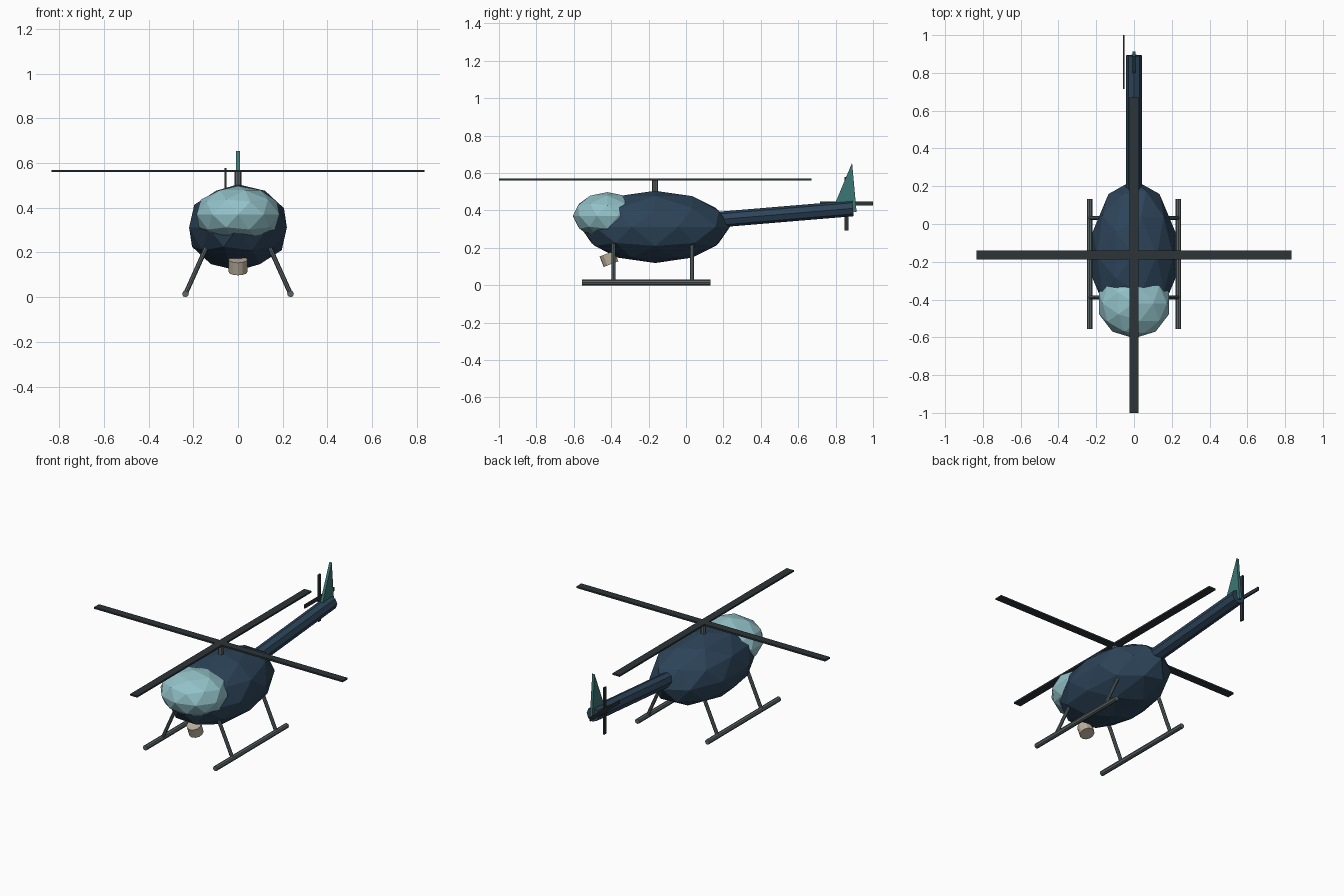
import bpy, math
from mathutils import Vector

if "Cube" in bpy.data.objects:
    bpy.data.objects.remove(bpy.data.objects["Cube"])


def material(name, rgb):
    m = bpy.data.materials.new(name)
    m.diffuse_color = (*rgb, 1)
    m.use_nodes = True
    m.node_tree.nodes["Principled BSDF"].inputs["Base Color"].default_value = m.diffuse_color
    return m


NAVY = material("navy paint", (0.026, 0.058, 0.100))
GLASS = material("pale blue glass", (0.29, 0.54, 0.58))
BLADE = material("dark blade", (0.026, 0.033, 0.038))
METAL = material("grey metal", (0.105, 0.130, 0.135))
TEAL = material("teal paint", (0.045, 0.185, 0.175))
BEIGE = material("beige housing", (0.50, 0.43, 0.33))


def finish(name, mat):
    ob = bpy.context.object
    ob.name = name
    ob.data.materials.append(mat)
    return ob


def ellipsoid(name, loc, radii, mat):
    bpy.ops.mesh.primitive_ico_sphere_add(subdivisions=2, radius=1, location=loc)
    finish(name, mat).scale = radii


def box(name, loc, size, mat):
    bpy.ops.mesh.primitive_cube_add(size=1, location=loc)
    finish(name, mat).scale = size


def tube(name, a, b, r, sides, mat):
    a, b = Vector(a), Vector(b)
    bpy.ops.mesh.primitive_cylinder_add(vertices=sides, radius=r, depth=(b - a).length,
                                        location=(a + b) / 2)
    ob = finish(name, mat)
    ob.rotation_euler = (b - a).to_track_quat('Z', 'Y').to_euler()


# Body and canopy
ellipsoid("fuselage", (0, -0.165, 0.312), (0.23, 0.40, 0.193), NAVY)
ellipsoid("canopy", (0, -0.42, 0.37), (0.195, 0.185, 0.128), GLASS)

# Tail boom and fin
tube("tail_boom", (0, 0.10, 0.345), (0, 0.893, 0.411), 0.042, 8, NAVY)
outline = [(0.79, 0.42), (0.912, 0.39), (0.888, 0.655)]
verts = [(x, y, z) for x in (-0.008, 0.008) for y, z in outline]
mesh = bpy.data.meshes.new("tail_fin")
mesh.from_pydata(verts, [], [(2, 1, 0), (3, 4, 5), (0, 1, 4, 3), (1, 2, 5, 4), (2, 0, 3, 5)])
mesh.materials.append(TEAL)
bpy.context.collection.objects.link(bpy.data.objects.new("tail_fin", mesh))

# Main rotor
tube("rotor_mast", (0, -0.165, 0.47), (0, -0.165, 0.565), 0.016, 8, METAL)
box("main_blade_cross", (0, -0.165, 0.565), (1.67, 0.047, 0.01), BLADE)
box("main_blade_long", (0, -0.165, 0.565), (0.047, 1.67, 0.01), BLADE)

# Tail rotor
box("tail_blade_upright", (-0.055, 0.858, 0.436), (0.009, 0.021, 0.284), BLADE)
box("tail_blade_level", (-0.055, 0.858, 0.436), (0.009, 0.284, 0.021), BLADE)

# Landing skids with two struts on each side
for side, s in (("left", -1), ("right", 1)):
    tube(f"{side}_skid", (s * 0.235, -0.555, 0.015), (s * 0.235, 0.132, 0.015), 0.015, 8, METAL)
    for end, y in (("front", -0.388), ("rear", 0.032)):
        tube(f"{side}_{end}_strut", (s * 0.235, y, 0.015), (s * 0.142, y, 0.222), 0.0105, 8, METAL)

# Tilted camera pod under the nose
tube("camera_pod", (0, -0.423, 0.169), (0, -0.401, 0.113), 0.042, 12, BEIGE)
